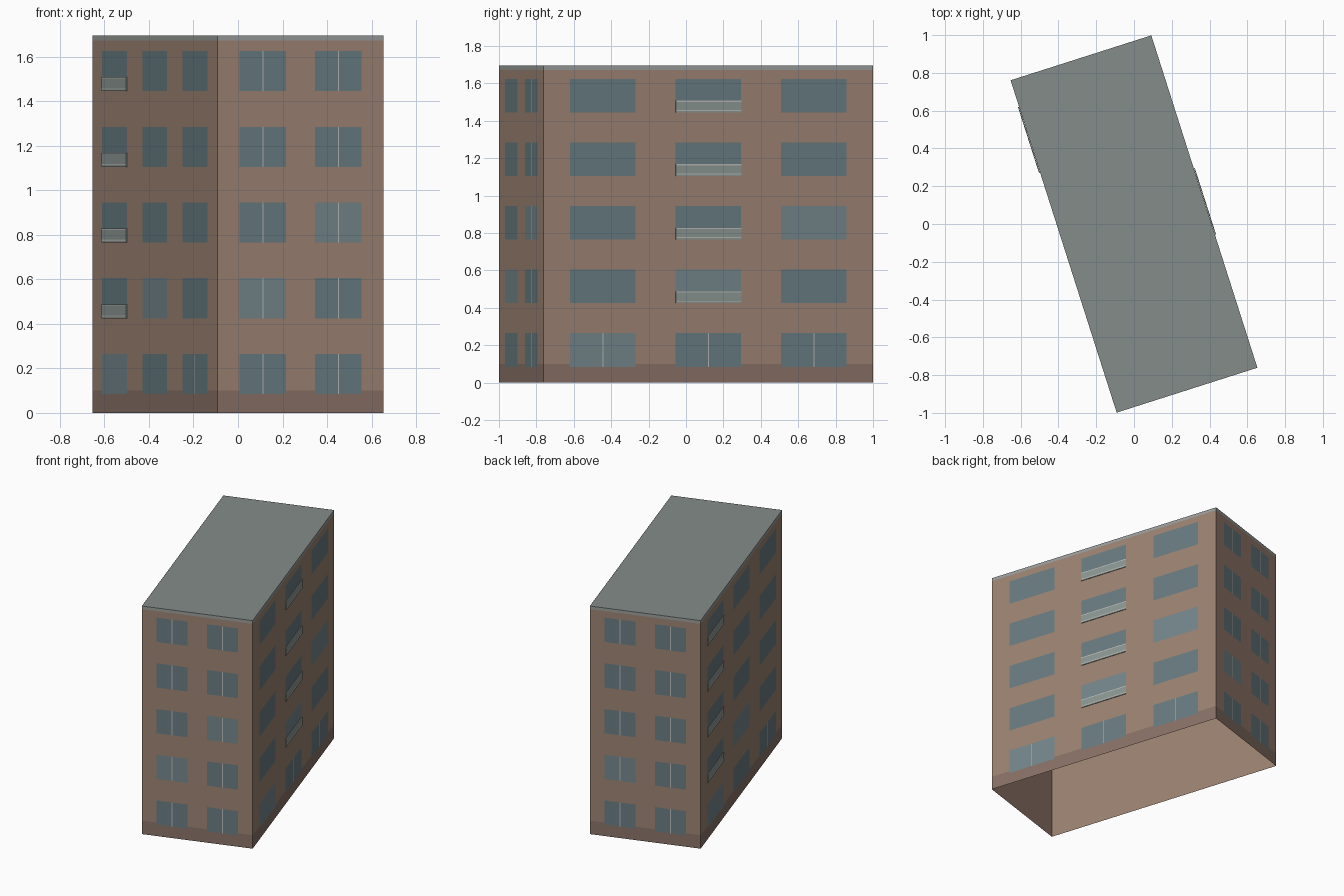
import bpy, bmesh
from math import radians
from mathutils import Matrix, Vector

if "Cube" in bpy.data.objects:
    bpy.data.objects.remove(bpy.data.objects["Cube"])

W, L, H = 0.782, 1.847, 1.696         # footprint and height
TURN = Matrix.Rotation(radians(17.7), 4, 'Z')
FLOORS, STEP, SILL, WIN_H = 5, 0.34, 0.085, 0.18


def material(name, rgb):
    m = bpy.data.materials.new(name)
    m.diffuse_color = (*rgb, 1)
    m.use_nodes = True
    m.node_tree.nodes["Principled BSDF"].inputs["Base Color"].default_value = m.diffuse_color
    return m


BRICK = material("brick", (0.335, 0.226, 0.17))
PLINTH = material("plinth_stone", (0.25, 0.167, 0.135))
ROOF = material("roof_grey", (0.235, 0.265, 0.25))
TRIM = material("trim_grey", (0.32, 0.335, 0.325))
GLASS = material("glass", (0.14, 0.2, 0.22))
LIGHT_GLASS = material("light_glass", (0.175, 0.24, 0.26))
FRAME = material("frame", (0.48, 0.48, 0.46))
PANEL = material("balcony_panel", (0.26, 0.31, 0.29))


class Part:
    """Collects quads and boxes in wall coordinates, then makes one object."""

    def __init__(self, name, mat):
        self.name, self.mat, self.bm = name, mat, bmesh.new()

    def quad(self, mx, u0, u1, z0, z1, out=0.0):
        pts = [(u0, -out, z0), (u1, -out, z0), (u1, -out, z1), (u0, -out, z1)]
        self.bm.faces.new([self.bm.verts.new(mx @ Vector(p)) for p in pts])

    def box(self, mx, u0, u1, z0, z1, d0, d1):
        size = Matrix.Diagonal((u1 - u0, d1 - d0, z1 - z0, 1))
        mid = Matrix.Translation(((u0 + u1) / 2, -(d0 + d1) / 2, (z0 + z1) / 2))
        bmesh.ops.create_cube(self.bm, size=1, matrix=mx @ mid @ size)

    def finish(self):
        bmesh.ops.remove_doubles(self.bm, verts=self.bm.verts, dist=1e-5)
        me = bpy.data.meshes.new(self.name)
        self.bm.to_mesh(me)
        self.bm.free()
        me.materials.append(self.mat)
        bpy.context.collection.objects.link(bpy.data.objects.new(self.name, me))


walls = Part("walls", BRICK)
plinth = Part("plinth", PLINTH)
roof = Part("roof", ROOF)
trim = Part("roof_trim", TRIM)
windows = Part("windows", GLASS)
light_windows = Part("light_windows", LIGHT_GLASS)
mullions = Part("mullions", FRAME)
panels = Part("balcony_panels", PANEL)
rails = Part("balcony_rails", FRAME)

SHORT = dict(length=W, centres=(0.213, 0.569), half=0.11)
LONG = dict(length=L, centres=(0.331, 0.9235, 1.516), half=0.184)
DIAGONAL = {(0, 0), (1, 1), (2, 2)}

# each side: left corner seen from outside, heading, layout, balcony column,
# lighter windows (row, column), ground floor columns with a mullion
SIDES = [((-W / 2, -L / 2, 0), 0, SHORT, None, {(1, 0), (2, 1)}, (0, 1)),
         ((W / 2, -L / 2, 0), 90, LONG, 1, DIAGONAL, (0, 1, 2)),
         ((W / 2, L / 2, 0), 180, SHORT, None, {(1, 0)}, (0, 1)),
         ((-W / 2, L / 2, 0), 270, LONG, 0, {(0, 0), (1, 1)}, (2,))]

for corner, heading, lay, balcony, lit, split in SIDES:
    mx = TURN @ Matrix.Translation(corner) @ Matrix.Rotation(radians(heading), 4, 'Z')
    n = lay["length"]
    walls.quad(mx, 0, n, 0, H)
    plinth.quad(mx, 0, n, 0, 0.1, 0.0006)
    trim.quad(mx, 0, n, H - 0.023, H, 0.0006)
    for row in range(FLOORS):
        z = SILL + row * STEP
        for col, c in enumerate(lay["centres"]):
            u0, u1 = c - lay["half"], c + lay["half"]
            glass = light_windows if (row, col) in lit else windows
            glass.quad(mx, u0, u1, z, z + WIN_H, 0.0014)
            # split panes on the short sides and on the ground floor
            if lay is SHORT or (row == 0 and col in split):
                mullions.quad(mx, c - 0.003, c + 0.003, z, z + WIN_H, 0.0022)
            # shallow balcony with panel, hand rail and lower rail
            if col == balcony and row > 0:
                panels.box(mx, u0, u1, z, z + 0.063, 0.0014, 0.006)
                rails.quad(mx, u0, u1, z + 0.057, z + 0.063, 0.007)
                rails.quad(mx, u0, u1, z + 0.008, z + 0.013, 0.007)

# flat roof deck
deck = TURN @ Matrix.Translation((-W / 2, -L / 2, H)) @ Matrix.Rotation(radians(-90), 4, 'X')
roof.quad(deck, 0, W, 0, L)

for part in (walls, plinth, roof, trim, windows, light_windows, mullions, panels, rails):
    part.finish()
